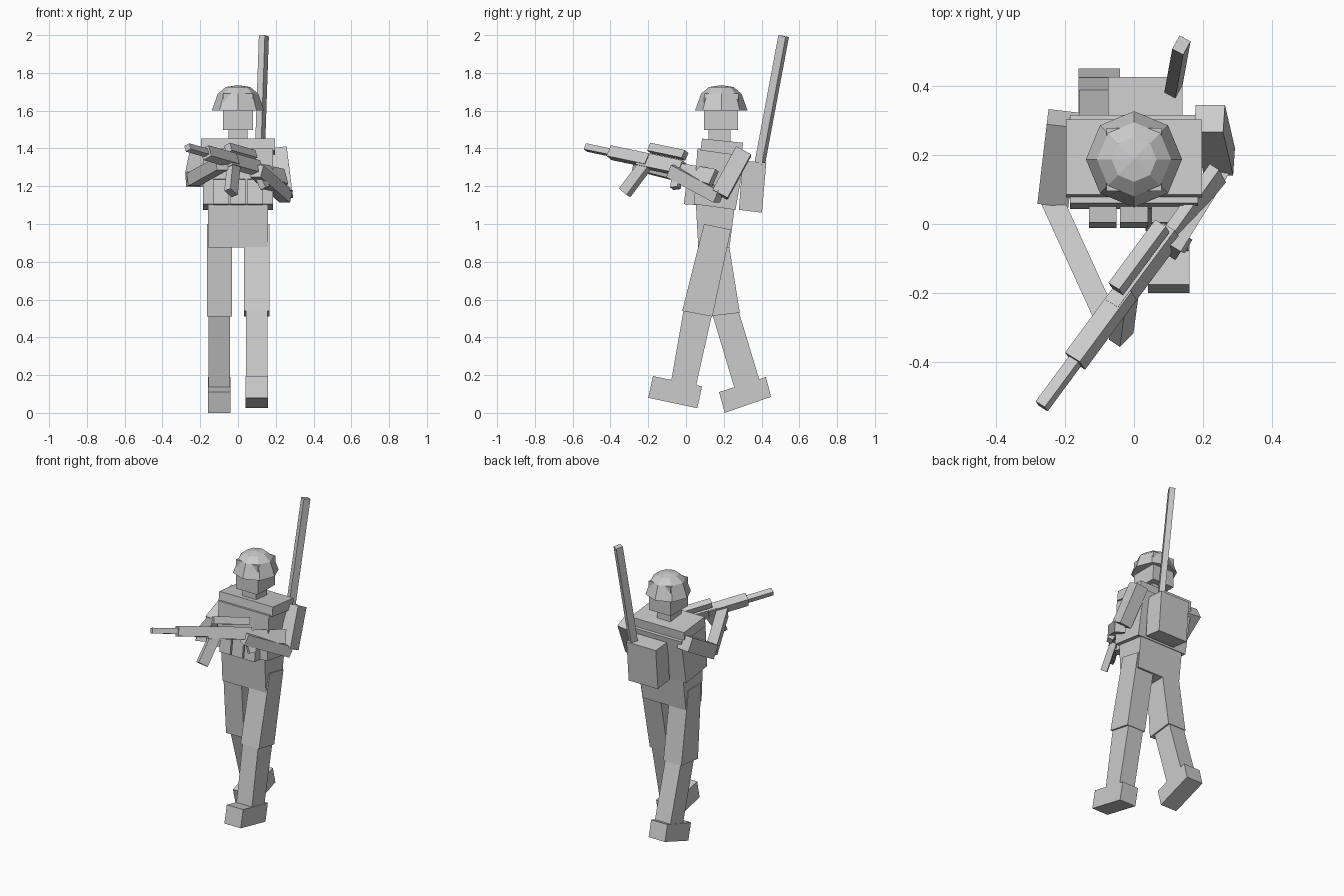
import bpy, bmesh, math
from mathutils import Vector, Matrix

cube = bpy.data.objects.get("Cube")
if cube:
    bpy.data.objects.remove(cube, do_unlink=True)

grey = bpy.data.materials.new("plain grey")
grey.use_nodes = True
grey.diffuse_color = (0.6, 0.6, 0.6, 1)
grey.node_tree.nodes["Principled BSDF"].inputs["Base Color"].default_value = (0.6, 0.6, 0.6, 1)


def finish(name, bm):
    bmesh.ops.recalc_face_normals(bm, faces=bm.faces)
    mesh = bpy.data.meshes.new(name)
    bm.to_mesh(mesh)
    bm.free()
    mesh.materials.append(grey)
    obj = bpy.data.objects.new(name, mesh)
    bpy.context.collection.objects.link(obj)
    return obj


def prism(name, profile, x0, x1):
    """Side profile of (y, z) points stretched across x."""
    bm = bmesh.new()
    face = bm.faces.new([bm.verts.new((x0, y, z)) for y, z in profile])
    out = bmesh.ops.extrude_face_region(bm, geom=[face])
    bmesh.ops.translate(bm, vec=(x1 - x0, 0, 0),
                        verts=[v for v in out["geom"] if isinstance(v, bmesh.types.BMVert)])
    return finish(name, bm)


def bar(name, a, b, width, depth, up=(0, 0, 1), end=1.0):
    """Box running from a to b; end scales the depth at b."""
    a, b = Vector(a), Vector(b)
    along = (b - a).normalized()
    side = Vector(up).cross(along).normalized()
    top = along.cross(side)
    bm = bmesh.new()
    bmesh.ops.create_cube(bm, size=1)
    for v in bm.verts:
        x, y, z = v.co
        k = end if z > 0 else 1
        v.co = a.lerp(b, z + 0.5) + side * x * width + top * y * depth * k
    return finish(name, bm)


# Legs in mid-stride
prism("left_boot", [(-.2, .08), (.06, .025), (.085, .14), (-.175, .195)], .04, .16)
prism("left_shin", [(-.08, .16), (.05, .13), (.14, .53), (-.01, .56)], .043, .157)
prism("left_thigh", [(-.02, .54), (.14, .51), (.238, .97), (.095, 1.0)], .033, .168)
prism("right_boot", [(.175, .11), (.205, 0), (.45, .085), (.423, .19)], -.16, -.04)
prism("right_shin", [(.26, .12), (.39, .17), (.275, .55), (.14, .52)], -.157, -.043)
prism("right_thigh", [(.11, .51), (.285, .53), (.21, 1.0), (.075, 1.0)], -.165, -.033)

# Trunk
prism("pelvis", [(.065, .875), (.23, .875), (.258, 1.09), (.052, 1.11)], -.16, .16)
prism("torso", [(.043, 1.105), (.262, 1.075), (.315, 1.37), (.06, 1.4)], -.185, .185)
prism("shoulder_yoke", [(.077, 1.39), (.295, 1.36), (.302, 1.43), (.085, 1.452)], -.197, .197)
for i in range(3):
    x = -.13 + i * .09
    prism(f"pouch_{i + 1}", [(-.012, 1.105), (.06, 1.1), (.07, 1.24), (.005, 1.235)], x, x + .08)

# Backpack and aerial
prism("backpack", [(.28, 1.075), (.402, 1.06), (.425, 1.325), (.3, 1.335)], -.075, .14)
bar("aerial", (.113, .385, 1.29), (.137, .517, 1.995), .036, .045, up=(.47, .88, 0))

# Head and helmet
prism("neck", [(.12, 1.42), (.235, 1.42), (.235, 1.52), (.12, 1.52)], -.05, .05)
prism("head", [(.095, 1.497), (.275, 1.497), (.278, 1.69), (.095, 1.69)], -.08, .08)
bm = bmesh.new()
rings = []
for radius, z in [(.139, 1.6), (.107, 1.69), (.065, 1.725)]:
    rings.append([bm.verts.new((radius * math.cos(i * math.pi / 4),
                                .187 + radius * math.sin(i * math.pi / 4), z)) for i in range(8)])
for low, high in zip(rings, rings[1:]):
    for i in range(8):
        j = (i + 1) % 8
        bm.faces.new((low[i], low[j], high[j], high[i]))
apex = bm.verts.new((0, .187, 1.735))
for i in range(8):
    bm.faces.new((rings[-1][i], rings[-1][(i + 1) % 8], apex))
bm.faces.new(rings[0][::-1])
finish("helmet", bm)

# Arms
bar("left_upper_arm", (.218, .305, 1.385), (.247, .18, 1.155), .085, .09, up=(0, 1, 0))
bar("left_forearm", (.255, .175, 1.145), (.1, -.075, 1.28), .065, .07)
bar("right_upper_arm", (-.205, .305, 1.365), (-.232, .075, 1.235), .09, .09)
bar("right_forearm", (-.238, .07, 1.235), (-.085, -.265, 1.32), .065, .07)

# Rifle, laid out along its own tilted axes
muzzle = Vector((-.267, -.527, 1.405))
aim = Vector((.74, 1, -.21)).normalized()
across = Vector((.804, -.594, 0))
roll = math.radians(25)
gun_up = Matrix.Rotation(roll, 3, aim) @ across.cross(aim)
if gun_up.z < 0:
    gun_up.negate()
if gun_up.dot(across) > 0:
    gun_up = gun_up - 2 * gun_up.dot(across) * across


def on_gun(back, rise=0.0):
    return muzzle + aim * back + gun_up * rise


bar("rifle_barrel", on_gun(0), on_gun(.2), .034, .034, gun_up)
bar("rifle_handguard", on_gun(.165), on_gun(.42), .055, .062, gun_up)
bar("rifle_receiver", on_gun(.36, -.005), on_gun(.64, -.005), .045, .075, gun_up)
bar("rifle_stock", on_gun(.6, -.01), on_gun(.86, -.02), .035, .05, gun_up, end=1.8)
bar("rifle_sight", on_gun(.395, .07), on_gun(.625, .07), .04, .045, gun_up)
bar("rifle_magazine", on_gun(.41, -.02), (-.037, -.325, 1.165), .04, .065, aim)
bar("rifle_grip", on_gun(.62, -.02), on_gun(.65, -.12), .035, .045, aim)
